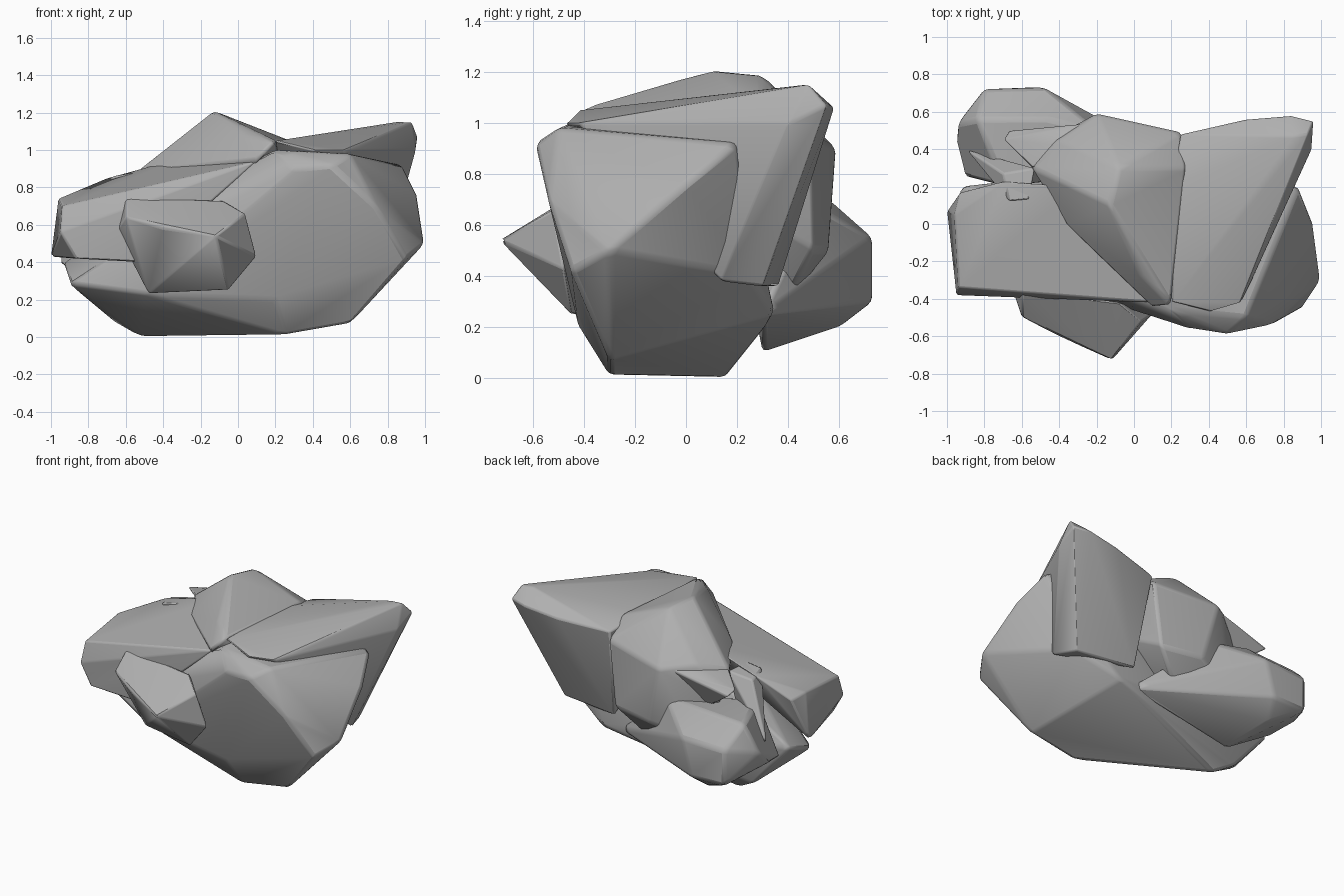
import bpy
import bmesh
import math
from mathutils import Vector

cube = bpy.data.objects.get("Cube")
if cube:
    bpy.data.objects.remove(cube, do_unlink=True)

# One plain stone colour
stone = bpy.data.materials.new("grey_stone")
stone.use_nodes = True
stone_colour = (.43, .43, .43, 1)
stone.diffuse_color = stone_colour
stone.node_tree.nodes["Principled BSDF"].inputs["Base Color"].default_value = stone_colour


def chunk(name, corners, wear=.01):
    """Wrap a convex block of stone around a few corners and wear its edges."""
    bm = bmesh.new()
    for corner in corners:
        bm.verts.new(Vector(corner))
    hull = bmesh.ops.convex_hull(bm, input=bm.verts)
    loose = [v for v in hull["geom_interior"] if isinstance(v, bmesh.types.BMVert)]
    bmesh.ops.delete(bm, geom=loose, context="VERTS")
    bmesh.ops.dissolve_limit(bm, angle_limit=math.radians(4), verts=bm.verts, edges=bm.edges)
    bmesh.ops.recalc_face_normals(bm, faces=bm.faces)
    mesh = bpy.data.meshes.new(name)
    bm.to_mesh(mesh)
    bm.free()
    mesh.materials.append(stone)
    block = bpy.data.objects.new(name, mesh)
    bpy.context.collection.objects.link(block)

    # Worn edges
    bevel = block.modifiers.new("worn_edges", "BEVEL")
    bevel.width = wear
    bevel.segments = 2
    bevel.limit_method = "ANGLE"
    bevel.angle_limit = math.radians(15)

    # Smooth faces, sharp ridges
    bpy.ops.object.select_all(action="DESELECT")
    block.select_set(True)
    bpy.context.view_layer.objects.active = block
    bpy.ops.object.shade_smooth_by_angle(angle=math.radians(32))
    return block


# Large boulder that carries everything
chunk("main_boulder", [
    (.88, .2, .92), (.96, 0, .76), (1, -.3, .5), (.9, -.45, .42),
    (.74, -.54, .7), (.5, -.59, .92), (.6, -.5, .98), (.3, -.56, .9),
    (.2, -.46, 1), (.6, -.3, .07), (.25, -.3, .01), (.2, -.42, .2),
    (-.5, -.3, .23), (-.52, .15, 0), (-.66, .2, .08), (-.9, -.1, .28),
    (-.94, .2, .4), (.4, .35, .25), (.7, .25, .4), (.2, .1, 1),
], wear=.02)

# Summit with its slope down to the back
chunk("summit", [
    (-.13, .1, 1.21), (-.08, .3, 1.19), (-.05, 0, 1.17), (.04, -.28, 1.08),
    (.1, -.45, .95), (.2, -.44, 1.05), (.28, .3, 1.05), (.25, .49, .95),
    (-.2, .59, .9), (-.1, .56, .5), (-.4, .45, .93), (-.55, .3, .88),
    (-.37, 0, .9), (.2, .5, .5), (-.55, .4, .7), (-.4, .46, .4), (0, .4, .3),
], wear=.02)

# Tilted slab on top, chamfered at the back and reaching down as a wedge
chunk("top_slab", [
    (.96, .55, 1.07), (.95, .4, 1), (.93, .48, 1.15), (.85, .47, 1.15),
    (.66, .45, 1.1), (.84, .58, 1.06), (.6, .56, 1.03), (.25, .48, 1),
    (.63, -.3, 1), (.57, -.42, 1), (.4, -.47, 1), (.2, -.42, 1.05),
    (.2, .2, 1.04), (.78, .14, .38), (.72, .3, .36), (.3, .36, .36),
])

# Overhanging shoulder at the front right
chunk("front_shoulder", [
    (-1, .07, .43), (-.96, .05, .74), (-.93, .17, .72), (-.94, -.34, .7),
    (-.95, -.38, .56), (-.87, -.38, .42), (-.5, -.37, .4), (-.6, -.34, .76),
    (-.1, -.36, .85), (.1, -.42, .94), (0, .1, .98), (-.3, .2, .96),
    (-.7, .23, .85),
])

# Knob that juts out of the front
chunk("front_knob", [
    (-.6, -.36, .75), (-.65, -.35, .56), (-.6, -.5, .64), (-.4, -.6, .58),
    (-.12, -.73, .54), (.1, -.48, .43), (-.05, -.45, .25), (-.48, -.33, .23),
    (.04, -.52, .66), (-.08, -.42, .73),
])

# Lobe at the back right, its root running under the slab
chunk("back_lobe", [
    (-.8, .72, .3), (-.55, .73, .3), (-.8, .72, .54), (-.48, .73, .55),
    (-.84, .56, .68), (-.45, .56, .7), (-.94, .54, .5), (-.95, .45, .4),
    (-.7, .2, .68), (-.6, .6, .2), (-.2, .5, .68), (-.5, .3, .1),
    (-.9, .25, .36), (.3, .3, .25),
], wear=.02)

# Thin ledge beside the summit
chunk("summit_ledge", [
    (-.7, .45, .84), (-.67, .5, .8), (-.25, .54, .9), (-.2, .4, .95),
    (-.55, .3, .88), (-.4, .4, .6),
])

# Small nub in the gap between shoulder and lobe
chunk("gap_nub", [
    (-.7, .27, .84), (-.53, .3, .87), (-.56, .13, .88), (-.67, .12, .86),
    (-.6, .25, .5), (-.9, .4, .5),
])
